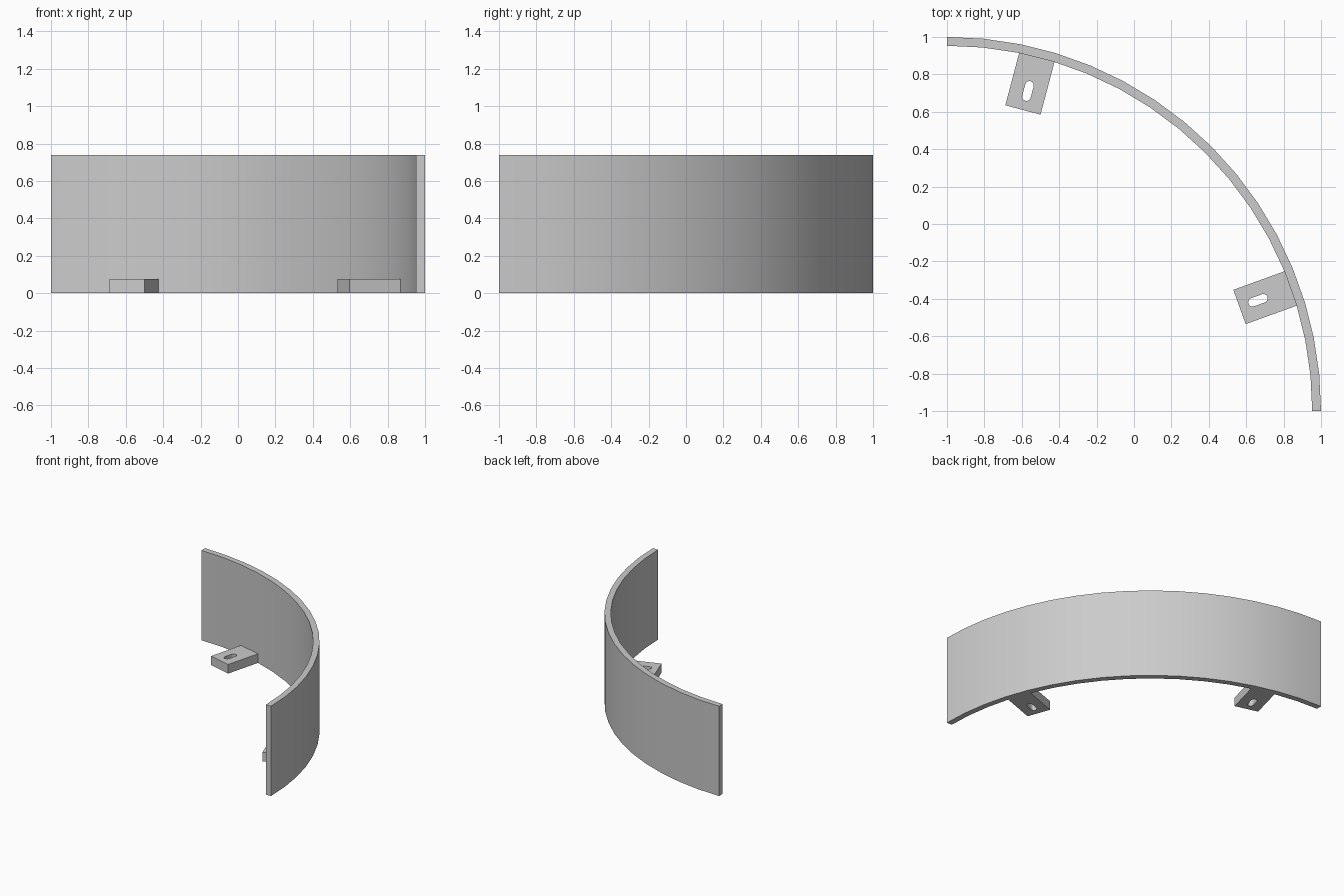
import bpy, bmesh
from math import sin, cos, pi, radians
from mathutils import Matrix, Vector

cube = bpy.data.objects.get("Cube")
if cube:
    bpy.data.objects.remove(cube, do_unlink=True)

grey = bpy.data.materials.new("light_grey")
grey.use_nodes = True
grey.diffuse_color = (0.6, 0.6, 0.6, 1)
grey.node_tree.nodes["Principled BSDF"].inputs["Base Color"].default_value = (0.6, 0.6, 0.6, 1)

OUTER, INNER, HEIGHT = 2.0, 1.953, 0.738
TAB_HEIGHT, TAB_WIDTH = 0.075, 0.195
CENTRE = Vector((-1, -1, 0))


def prism(name, loops, height, matrix):
    """Extrude a flat outline (first loop) with holes (other loops)."""
    bm = bmesh.new()
    edges = []
    for loop in loops:
        vs = [bm.verts.new((x, y, 0)) for x, y in loop]
        edges += [bm.edges.new((a, b)) for a, b in zip(vs, vs[1:] + vs[:1])]
    bmesh.ops.triangle_fill(bm, edges=edges, use_beauty=True)
    top = bmesh.ops.extrude_face_region(bm, geom=bm.faces[:])["geom"]
    bmesh.ops.translate(bm, verts=[v for v in top if isinstance(v, bmesh.types.BMVert)],
                        vec=(0, 0, height))
    bmesh.ops.recalc_face_normals(bm, faces=bm.faces[:])
    bmesh.ops.dissolve_limit(bm, angle_limit=0.01, verts=bm.verts[:], edges=bm.edges[:])
    mesh = bpy.data.meshes.new(name)
    bm.to_mesh(mesh)
    bm.free()
    mesh.materials.append(grey)
    obj = bpy.data.objects.new(name, mesh)
    obj.matrix_world = matrix
    bpy.context.collection.objects.link(obj)
    bpy.ops.object.select_all(action='DESELECT')
    obj.select_set(True)
    bpy.context.view_layer.objects.active = obj
    bpy.ops.object.shade_smooth_by_angle(angle=radians(30))


def arc(radius, start, end, steps, x=0):
    angles = [start + (end - start) * i / steps for i in range(steps + 1)]
    return [(x + radius * cos(a), radius * sin(a)) for a in angles]


# Quarter-circle wall
wall = arc(OUTER, 0, pi / 2, 16) + arc(INNER, pi / 2, 0, 16)
prism("curved_wall", [wall], HEIGHT, Matrix.Translation(CENTRE))

# Mounting tabs, each with a rounded slot, pointing inward
half = TAB_WIDTH / 2
outline = [(-0.105, -half), (0.195, -half), (0.195, half), (-0.105, half)]
slot = arc(0.023, -pi / 2, pi / 2, 8, 0.031) + arc(0.023, pi / 2, 3 * pi / 2, 8, -0.031)
for name, place, turn in (("back_tab", 75.8, 75.2), ("left_tab", 19.6, 19.9)):
    a = radians(place)
    pos = CENTRE + 1.765 * Vector((cos(a), sin(a), 0))
    prism(name, [outline, slot], TAB_HEIGHT,
          Matrix.Translation(pos) @ Matrix.Rotation(radians(turn), 4, 'Z'))
